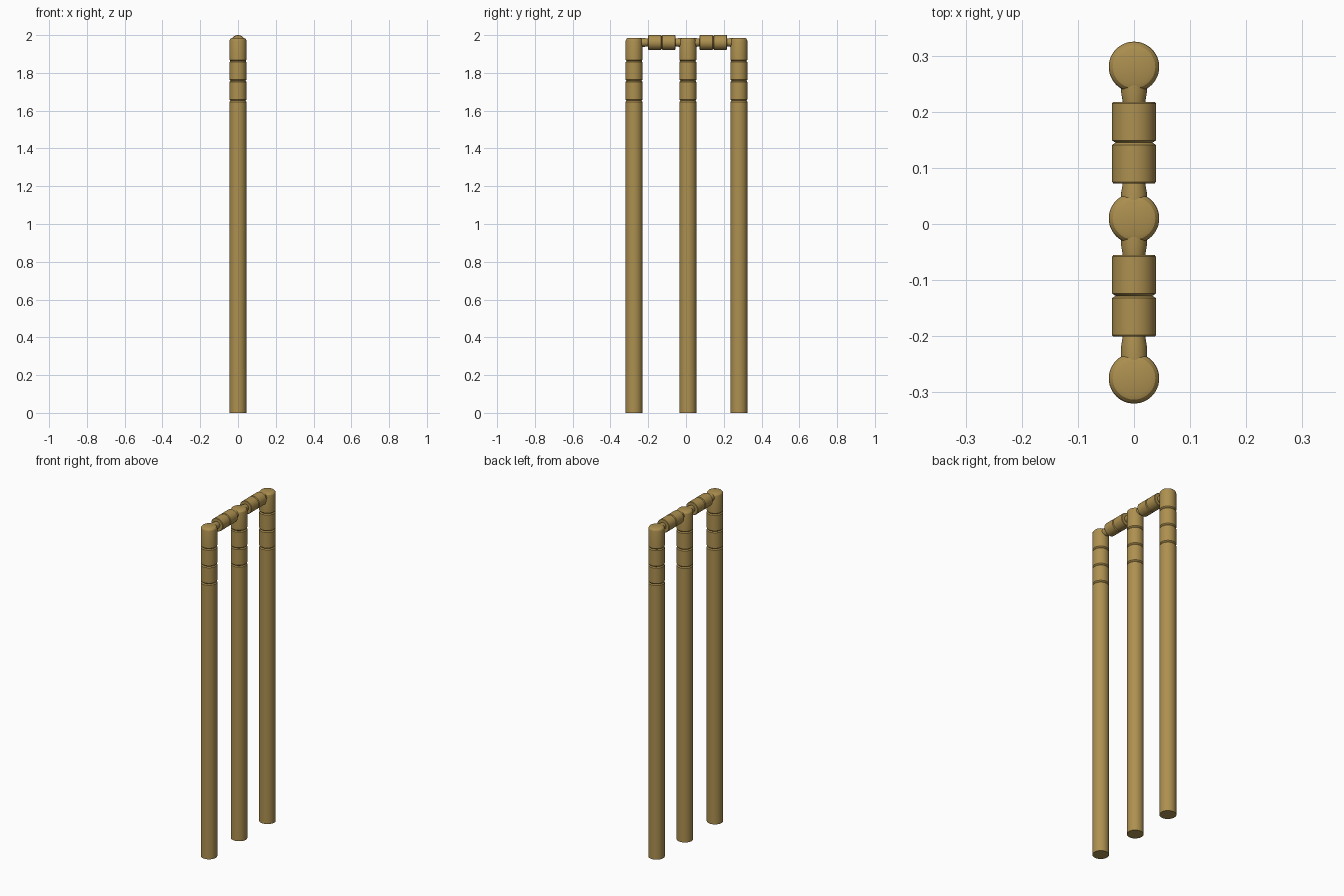
import bpy, bmesh, math
from mathutils import Matrix

if "Cube" in bpy.data.objects:
    bpy.data.objects.remove(bpy.data.objects["Cube"])

wood = bpy.data.materials.new("wood")
wood.diffuse_color = (0.42, 0.28, 0.08, 1)
wood.use_nodes = True
wood.node_tree.nodes["Principled BSDF"].inputs["Base Color"].default_value = wood.diffuse_color


def lathe(name, profile, matrix, sides=48):
    """Closed solid of revolution from (radius, height) points."""
    bm = bmesh.new()
    rings = []
    for r, h in profile:
        rings.append([bm.verts.new((r * math.cos(2 * math.pi * i / sides),
                                    r * math.sin(2 * math.pi * i / sides), h))
                      for i in range(sides)])
    for a, b in zip(rings, rings[1:]):
        for i in range(sides):
            j = (i + 1) % sides
            bm.faces.new((a[i], a[j], b[j], b[i]))
    bm.faces.new(rings[0][::-1])
    bm.faces.new(rings[-1])
    mesh = bpy.data.meshes.new(name)
    bm.to_mesh(mesh)
    bm.free()
    mesh.transform(matrix)
    mesh.materials.append(wood)
    obj = bpy.data.objects.new(name, mesh)
    bpy.context.collection.objects.link(obj)
    bpy.context.view_layer.objects.active = obj
    obj.select_set(True)
    bpy.ops.object.shade_smooth_by_angle(angle=math.radians(25))
    obj.select_set(False)


# Upright posts with three shallow grooves and a rounded top
R = 0.045
post = [(R, 0)]
for z in (1.653, 1.758, 1.863):
    post += [(R, z - 0.006), (R - 0.005, z), (R, z + 0.006)]
post += [(R, 1.968), (0.043, 1.976), (0.038, 1.982), (0.03, 1.985)]
for side, y in (("left", -0.275), ("middle", 0.01), ("right", 0.28)):
    lathe(side + "_stump", post, Matrix.Translation((0, y, 0)))

# Crosspieces: grooved barrel with a thin spigot at each end, resting on the posts
B, S = 0.039, 0.023
half = [(B - 0.006, 0), (B, 0.004), (B, 0.07), (B - 0.002, 0.0725),
        (0.02, 0.0725), (S, 0.09), (S, 0.115)]
bail = [(r, -h) for r, h in half[:0:-1]] + half
turn = Matrix.Rotation(-math.pi / 2, 4, 'X')
for side, y in (("left", -0.128), ("right", 0.145)):
    lathe(side + "_bail", bail, Matrix.Translation((0, y, 1.961)) @ turn)
